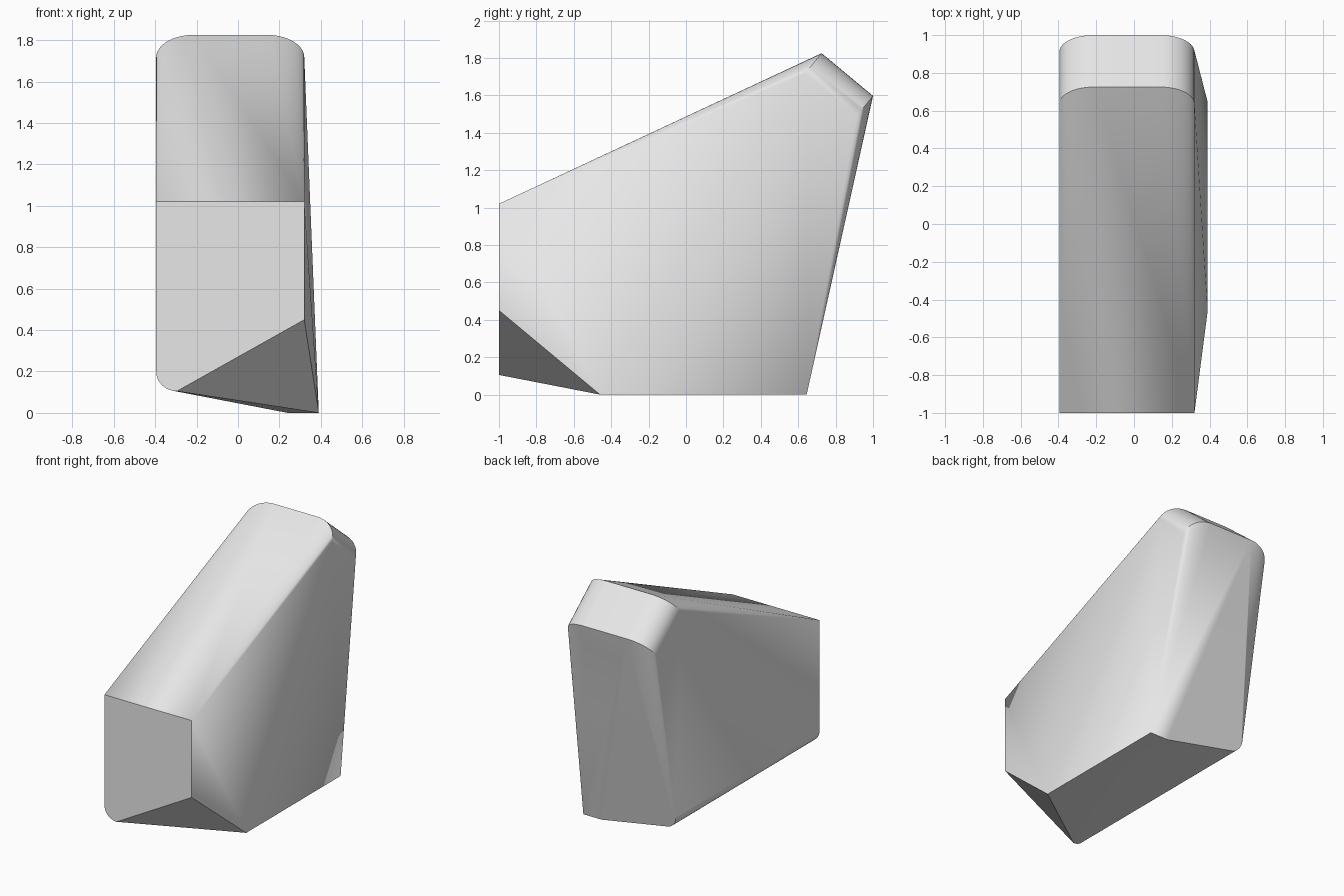
import bpy
import bmesh
from math import sin, cos, pi, radians
from mathutils import Vector

cube = bpy.data.objects.get("Cube")
if cube:
    bpy.data.objects.remove(cube, do_unlink=True)

LEFT, RIGHT = -0.395, 0.32      # width limits at the front and the cap
FRONT = -1.0
BACK_FOOT, BACK_LEAN = 0.645, 0.22
SEGMENTS = 10


def quarter(i):
    """Sine and cosine for one step of a quarter turn."""
    a = i / SEGMENTS * pi / 2
    return sin(a), cos(a)


def back_y(z):
    """Depth of the leaning back plane at a height."""
    return BACK_FOOT + BACK_LEAN * z


def cap_edge(y, z):
    """Rounded edge of the sloping cap, square to the cap's slope."""
    rx, depth = 0.18, 0.14
    inward = Vector((0, -0.63, -0.77)) * depth
    points = []
    for x, side in ((LEFT + rx, -1), (RIGHT - rx, 1)):
        for i in range(SEGMENTS + 1):
            s, c = quarter(i)
            points.append(Vector((x + side * rx * s, y, z)) + inward * (1 - c))
    return points


# Upper cap: its front and back rounded edges
points = cap_edge(0.725, 1.825) + cap_edge(1.0, 1.597)

# Front panel: sharp top corners and the top of the cut-off corner
points += [Vector((LEFT, FRONT, 1.02)), Vector((RIGHT, FRONT, 1.02)),
           Vector((RIGHT, FRONT, 0.45))]

# Rounded lower edge running from front to back
for i in range(SEGMENTS + 1):
    s, c = quarter(i)
    x, z = LEFT + 0.1 * (1 - s), 0.2 - 0.095 * (1 - c)
    z = 0.2 - 0.095 * c
    points += [Vector((x, FRONT, z)), Vector((LEFT + 0.1 * (1 - s), back_y(z), z))]

# Foot resting on the ground
points += [Vector((0.39, -0.46, 0)), Vector((0.39, BACK_FOOT, 0)),
           Vector((0.24, BACK_FOOT, 0))]

# Skin the points into one solid
bm = bmesh.new()
for p in points:
    bm.verts.new(p)
bmesh.ops.remove_doubles(bm, verts=bm.verts[:], dist=0.0005)
bmesh.ops.convex_hull(bm, input=bm.verts[:])
loose = [v for v in bm.verts if not v.link_faces]
bmesh.ops.delete(bm, geom=loose, context='VERTS')
bmesh.ops.recalc_face_normals(bm, faces=bm.faces[:])
mesh = bpy.data.meshes.new("wedge_block")
bm.to_mesh(mesh)
bm.free()

block = bpy.data.objects.new("wedge_block", mesh)
bpy.context.collection.objects.link(block)

# Plain grey finish
grey = bpy.data.materials.new("light_grey")
grey.use_nodes = True
colour = (0.8, 0.8, 0.8, 1)
grey.diffuse_color = colour
grey.node_tree.nodes["Principled BSDF"].inputs["Base Color"].default_value = colour
mesh.materials.append(grey)

# Smooth the rounded edges and keep the creases sharp
bpy.ops.object.select_all(action='DESELECT')
block.select_set(True)
bpy.context.view_layer.objects.active = block
bpy.ops.object.shade_smooth_by_angle(angle=radians(25))
